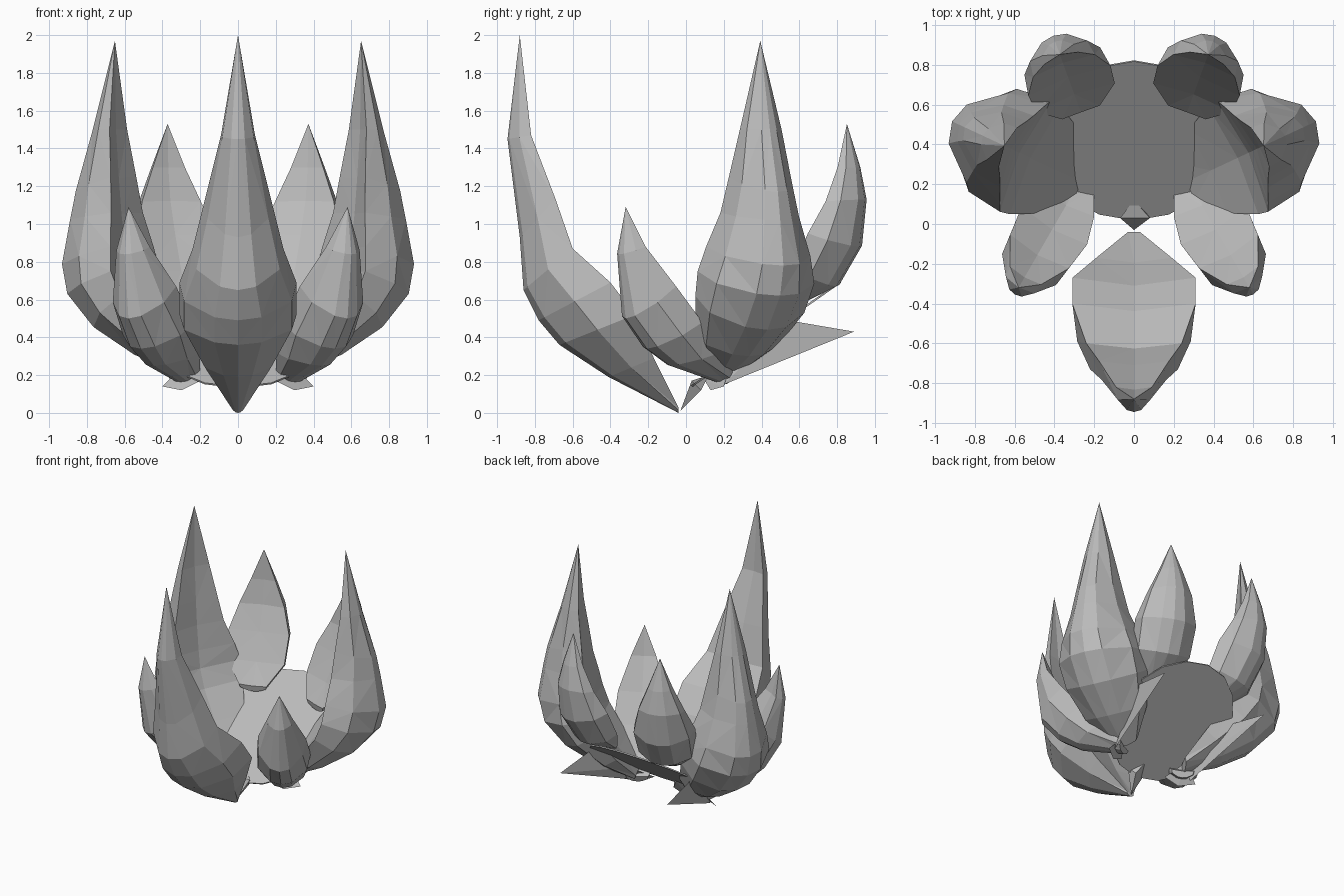
import bpy, bmesh, math
from mathutils import Vector

cube = bpy.data.objects.get("Cube")
if cube:
    bpy.data.objects.remove(cube, do_unlink=True)

grey = bpy.data.materials.new("stone_grey")
grey.use_nodes = True
COLOUR = (0.5, 0.5, 0.5, 1)
grey.diffuse_color = COLOUR
grey.node_tree.nodes["Principled BSDF"].inputs["Base Color"].default_value = COLOUR


def finish(name, bm):
    bmesh.ops.recalc_face_normals(bm, faces=bm.faces)
    mesh = bpy.data.meshes.new(name)
    bm.to_mesh(mesh)
    bm.free()
    mesh.materials.append(grey)
    obj = bpy.data.objects.new(name, mesh)
    bpy.context.collection.objects.link(obj)
    return obj


def petal(name, origin, azimuth, stations, tip, side=1):
    """Loft a hollowed leaf. Station: outer r, outer z, rim r, rim z, half width."""
    a = math.radians(azimuth)
    out = Vector((math.cos(a), math.sin(a), 0))
    across = Vector((-out.y, out.x, 0))
    base = Vector((*origin, 0))
    bm = bmesh.new()

    def vert(r, z, w):
        p = base + out * r + across * w
        return bm.verts.new((p.x * side, p.y, z))

    # cross-section: share of the way from rim to outer ridge, share of half width
    section = ((0, -1), (0.5, -0.92), (0.92, -0.4), (1, 0),
               (0.92, 0.4), (0.5, 0.92), (0, 1), (0.1, 0))
    rings = []
    for ro, zo, ri, zi, w in stations:
        rings.append([vert(ri + (ro - ri) * t, zi + (zo - zi) * t, w * s)
                      for t, s in section])
    n = len(section)
    for lower, upper in zip(rings, rings[1:]):
        for i in range(n):
            j = (i + 1) % n
            bm.faces.new((lower[i], lower[j], upper[j], upper[i]))
    bm.faces.new(rings[0])
    top = vert(*tip, 0)
    for i in range(n):
        bm.faces.new((rings[-1][i], rings[-1][(i + 1) % n], top))
    bmesh.ops.triangulate(bm, faces=bm.faces)
    return finish(name, bm)


def shard(name, points, side=1):
    """Faceted solid around a few points."""
    bm = bmesh.new()
    for x, y, z in points:
        bm.verts.new((x * side, y, z))
    bmesh.ops.convex_hull(bm, input=bm.verts)
    return finish(name, bm)


# tall front petal
petal("front_petal", (0, 0), -90, [
    (.04, .00, .04, .03, .03),
    (.41, .19, .17, .29, .19),
    (.67, .36, .27, .52, .31),
    (.78, .49, .40, .69, .31),
    (.86, .65, .60, .87, .24),
    (.88, .93, .69, 1.13, .175),
    (.945, 1.45, .82, 1.47, .09)], (.88, 2.0))

SIDE_PETAL = [
    (.00, .19, -.02, .25, .10),
    (.27, .30, .10, .42, .23),
    (.50, .44, .24, .62, .30),
    (.66, .62, .29, .75, .31),
    (.70, .78, .31, .88, .27),
    (.66, 1.02, .34, 1.06, .20),
    (.63, 1.17, .36, 1.25, .16),
    (.53, 1.50, .39, 1.50, .11)]
BACK_PETAL = [
    (.00, .56, -.01, .61, .10),
    (.24, .67, .07, .76, .21),
    (.37, .88, .16, .95, .22),
    (.40, 1.13, .24, 1.12, .165),
    (.37, 1.30, .28, 1.30, .09)]
SMALL_PETAL = [
    (.00, .15, -.02, .20, .08),
    (.33, .25, .10, .32, .15),
    (.47, .34, .24, .48, .19),
    (.60, .50, .39, .67, .17),
    (.64, .84, .53, .88, .09)]

# mirrored petals and rear fins
for label, side in (("left", 1), ("right", -1)):
    petal(label + "_side_petal", (.28, .22), 25, SIDE_PETAL, (.41, 1.97), side)
    petal(label + "_back_petal", (.27, .57), 70, BACK_PETAL, (.30, 1.53), side)
    petal(label + "_small_petal", (.28, .20), -60, SMALL_PETAL, (.60, 1.09), side)
    shard(label + "_rear_fin", [(.35, .20, .15), (.46, .89, .43), (.43, .54, .49),
                                (.32, .20, .25)], side)
    shard(label + "_base_chip", [(.30, .13, .12), (.40, .20, .14), (.20, .10, .17),
                                 (.28, .24, .26)], side)

# small root spike
shard("root_spike", [(0, -.03, .01), (.08, .03, .17), (-.07, .03, .17),
                     (.05, .08, .12), (0, .12, .20)])

# tilted central disc
bm = bmesh.new()
bmesh.ops.create_circle(bm, cap_ends=True, segments=16, radius=1)
for v in bm.verts:
    v.co.x *= .46
    v.co.y = .42 + .40 * v.co.y
    v.co.z = .12 + .70 * v.co.y
disc = finish("centre_disc", bm)
solid = disc.modifiers.new("thickness", 'SOLIDIFY')
solid.thickness = .01
solid.offset = 0
